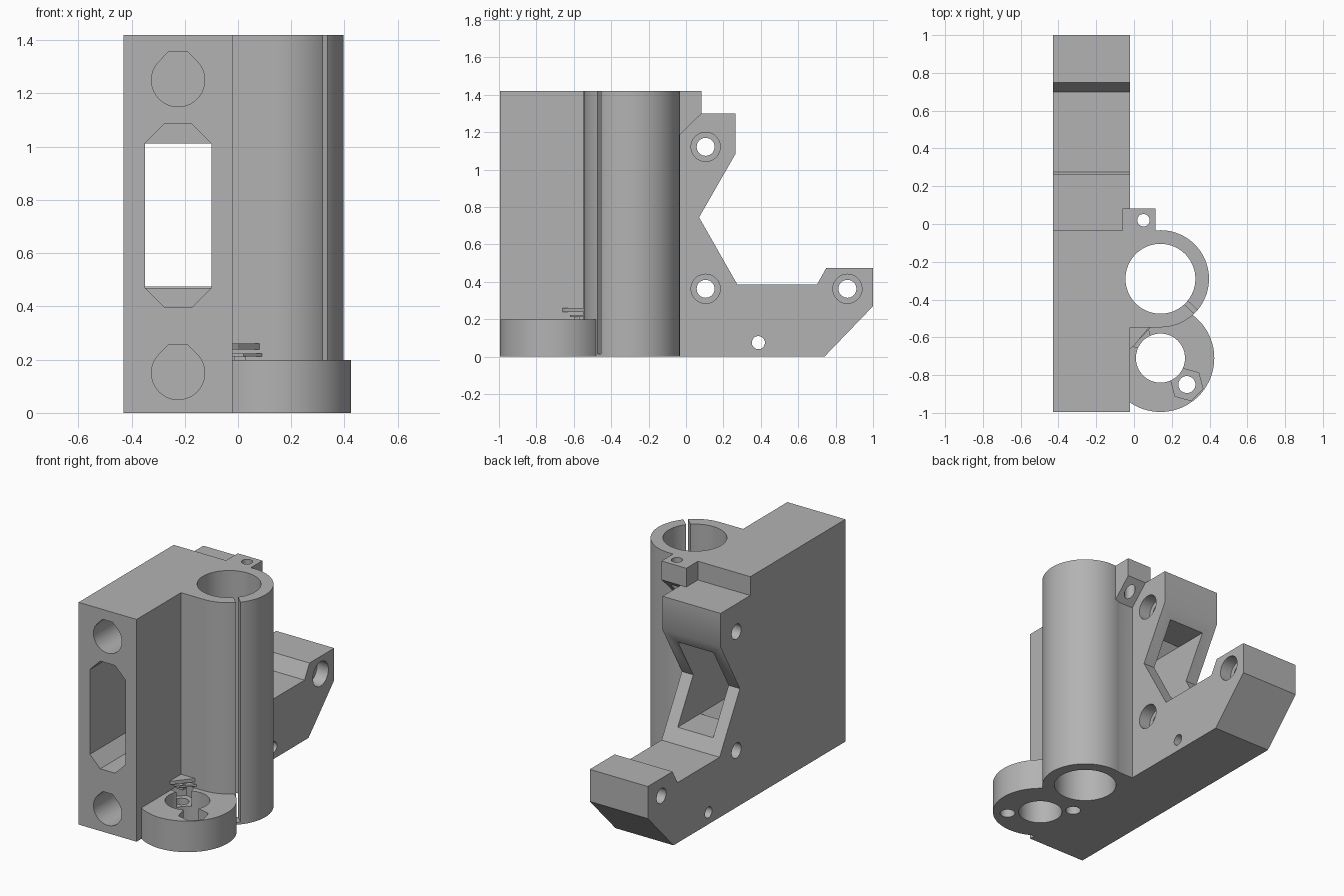
import bpy, bmesh, math

old = bpy.data.objects.get("Cube")
if old:
    bpy.data.objects.remove(old, do_unlink=True)

grey = bpy.data.materials.new("plain grey")
grey.use_nodes = True
colour = (0.45, 0.45, 0.45, 1)
grey.diffuse_color = colour
grey.node_tree.nodes["Principled BSDF"].inputs["Base Color"].default_value = colour


def prism(name, axis, points, lo, hi):
    """Extrude a 2D outline along an axis: x uses (y, z), y uses (x, z), z uses (x, y)."""
    place = {"x": lambda a, b: (lo, a, b),
             "y": lambda a, b: (a, lo, b),
             "z": lambda a, b: (a, b, lo)}[axis]
    bm = bmesh.new()
    face = bm.faces.new([bm.verts.new(place(a, b)) for a, b in points])
    moved = bmesh.ops.extrude_face_region(bm, geom=[face])["geom"]
    for v in moved:
        if isinstance(v, bmesh.types.BMVert):
            v.co["xyz".index(axis)] = hi
    bmesh.ops.recalc_face_normals(bm, faces=bm.faces)
    mesh = bpy.data.meshes.new(name)
    bm.to_mesh(mesh)
    bm.free()
    mesh.materials.append(grey)
    ob = bpy.data.objects.new(name, mesh)
    bpy.context.collection.objects.link(ob)
    return ob


def circle(cx, cy, r, n=64, turn=0.0):
    return [(cx + r * math.cos(turn + math.tau * i / n),
             cy + r * math.sin(turn + math.tau * i / n)) for i in range(n)]


def rect(x0, x1, y0, y1):
    return [(x0, y0), (x1, y0), (x1, y1), (x0, y1)]


def combine(body, other, operation):
    mod = body.modifiers.new("combine", "BOOLEAN")
    mod.operation = operation
    mod.solver = "EXACT"
    mod.object = other
    bpy.context.view_layer.objects.active = body
    bpy.ops.object.modifier_apply(modifier=mod.name)
    bpy.data.objects.remove(other, do_unlink=True)


LEFT, RIGHT, TOP = -0.43, -0.02, 1.42
TUBE = (0.14, -0.29)
FOOT = (0.14, -0.71)

# Side plate with notched rear edge
bracket = prism("bracket_body", "x", [
    (-0.995, 0), (0.74, 0), (1, 0.27), (1, 0.475), (0.75, 0.475), (0.7, 0.385),
    (0.275, 0.385), (0.07, 0.745), (0.265, 1.085), (0.265, 1.3), (-0.035, 1.3),
    (-0.035, TOP), (-0.995, TOP)], LEFT, RIGHT)

# Upright tube, its web to the plate, round foot and rear lug
solids = [
    prism("tube", "z", circle(*TUBE, 0.257, 96), 0, TOP),
    prism("web", "z", rect(-0.1, TUBE[0], -0.547, -0.04), 0, TOP),
    prism("foot", "z", circle(*FOOT, 0.285, 96), 0, 0.198),
    prism("lug", "x", [(-0.15, 1.18), (-0.04, 1.18), (0.083, 1.3),
                       (0.083, TOP), (-0.15, TOP)], -0.06, 0.115),
]
for part in solids:
    combine(bracket, part, "UNION")

# Bores of tube, foot and lug
cutters = [
    prism("tube_bore", "z", circle(*TUBE, 0.185, 96), -0.1, 1.6),
    prism("foot_bore", "z", circle(*FOOT, 0.13), -0.1, 0.198),
    prism("lug_bore", "z", circle(0.05, 0.02, 0.033, 32), 1.1, 1.6),
]

# Clamping slit along the tube
angle = math.radians(-43)
c, s = math.cos(angle), math.sin(angle)
slit = [(TUBE[0] + u * c - v * s, TUBE[1] + u * s + v * c)
        for u, v in rect(0.15, 0.3, -0.013, 0.013)]
cutters.append(prism("slit", "z", slit, 0.015, 1.6))

# Foot screw holes with hexagonal nut pockets
for side in (-1, 1):
    x, y = FOOT[0] + side * 0.14, FOOT[1] - side * 0.14
    cutters.append(prism("foot_screw", "z", circle(x, y, 0.045, 32), -0.1, 0.19))
    cutters.append(prism("nut_pocket", "z", circle(x, y, 0.088, 6, math.radians(45)),
                         0.1, 0.3 if side > 0 else 0.198))

# Blind rod sockets with clipped tops, in the front edge
for z in (0.15, 1.25):
    r, mid = 0.1, -0.225
    arc = [(mid + r * math.cos(t), z + r * math.sin(t))
           for t in (math.radians(135 + 270 * i / 48) for i in range(49))]
    arc += [(mid + 0.035, z + 0.107), (mid - 0.035, z + 0.107)]
    cutters.append(prism("rod_socket", "y", arc, -1.2, -0.1))

# Long window, chamfered in front and rectangular behind
x0, x1, z0, z1, ch = -0.35, -0.1, 0.47, 1.012, 0.073
cutters += [
    prism("window_front", "y", [
        (x0, z0), (x0 + ch, z0 - ch), (x1 - ch, z0 - ch), (x1, z0),
        (x1, z1), (x1 - ch, z1 + ch), (x0 + ch, z1 + ch), (x0, z1)], -1.2, 0.0),
    prism("window_back", "y", rect(x0, x1, z0, z1), -0.05, 0.5),
]

# Cross bolts with counterbores, and one plain hole
for y, z in ((0.105, 1.122), (0.105, 0.363), (0.863, 0.363)):
    cutters.append(prism("bolt", "x", circle(y, z, 0.048, 32), -0.6, 0.0))
    cutters.append(prism("counterbore", "x", circle(y, z, 0.078, 48), -0.1, 0.0))
cutters.append(prism("pin_hole", "x", circle(0.387, 0.075, 0.035, 32), -0.6, 0.0))

for cutter in cutters:
    combine(bracket, cutter, "DIFFERENCE")

# Small stacked tabs in the corner above the foot
lower = prism("lower_tab", "z", [(-0.02, -0.547), (-0.02, -0.62), (0.02, -0.62),
                                 (0.09, -0.547)], 0.212, 0.224)
combine(lower, prism("tab_hole", "z", circle(0.01, -0.58, 0.025, 24), 0.1, 0.3), "DIFFERENCE")
prism("tab_post", "z", rect(-0.015, 0.03, -0.6, -0.57), 0.19, 0.214)
prism("upper_tab", "z", [(-0.02, -0.547), (-0.02, -0.66), (0.0, -0.645),
                         (0.08, -0.547)], 0.238, 0.26)

bpy.ops.object.select_all(action="DESELECT")
bracket.select_set(True)
bpy.context.view_layer.objects.active = bracket
bpy.ops.object.shade_smooth_by_angle(angle=math.radians(30))
